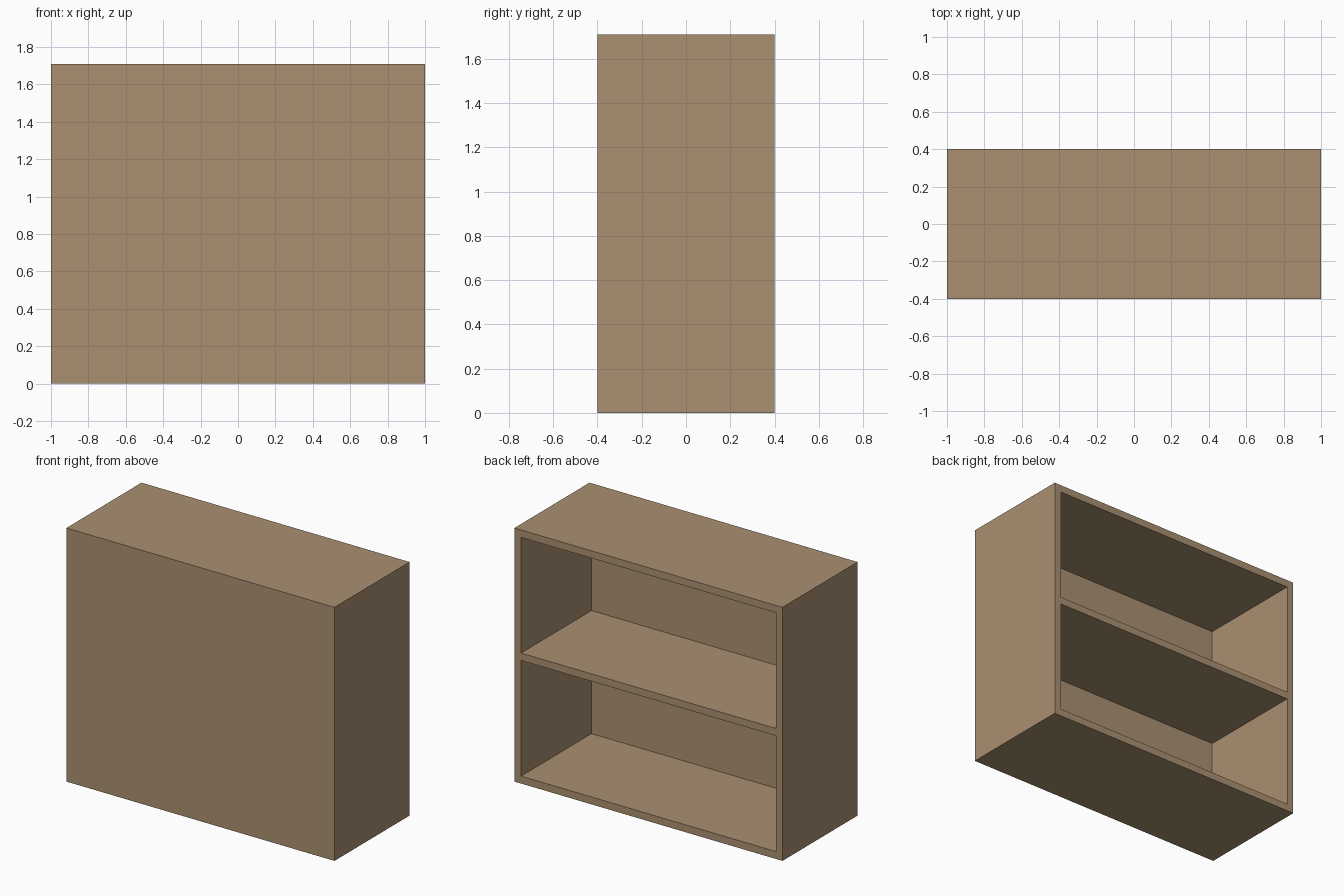
import bpy

if "Cube" in bpy.data.objects:
    bpy.data.objects.remove(bpy.data.objects["Cube"])

W, D, H, T = 2.0, 0.8, 1.71, 0.05  # overall width, depth, height, board thickness

wood = bpy.data.materials.new("tan_wood")
wood.diffuse_color = (0.40, 0.28, 0.165, 1)
wood.use_nodes = True
wood.node_tree.nodes["Principled BSDF"].inputs["Base Color"].default_value = wood.diffuse_color


def board(name, size, centre):
    bpy.ops.mesh.primitive_cube_add(size=1, location=centre)
    ob = bpy.context.object
    ob.name = name
    ob.scale = size
    bpy.ops.object.transform_apply(location=False, rotation=False, scale=True)
    ob.data.materials.append(wood)
    return ob


# Full-height side boards
for name, s in (("left_side", -1), ("right_side", 1)):
    board(name, (T, D, H), (s * (W - T) / 2, 0, H / 2))

# Horizontal boards fitted between the sides
inner = W - 2 * T
board("bottom_board", (inner, D, T), (0, 0, T / 2))
board("top_board", (inner, D, T), (0, 0, H - T / 2))

# Closed panel on the -y face, the +y face stays open
board("closed_panel", (inner, T, H - 2 * T), (0, -(D - T) / 2, H / 2))

# Middle shelf, running from the panel to the open face
board("middle_shelf", (inner, D - T, T), (0, T / 2, H / 2))
